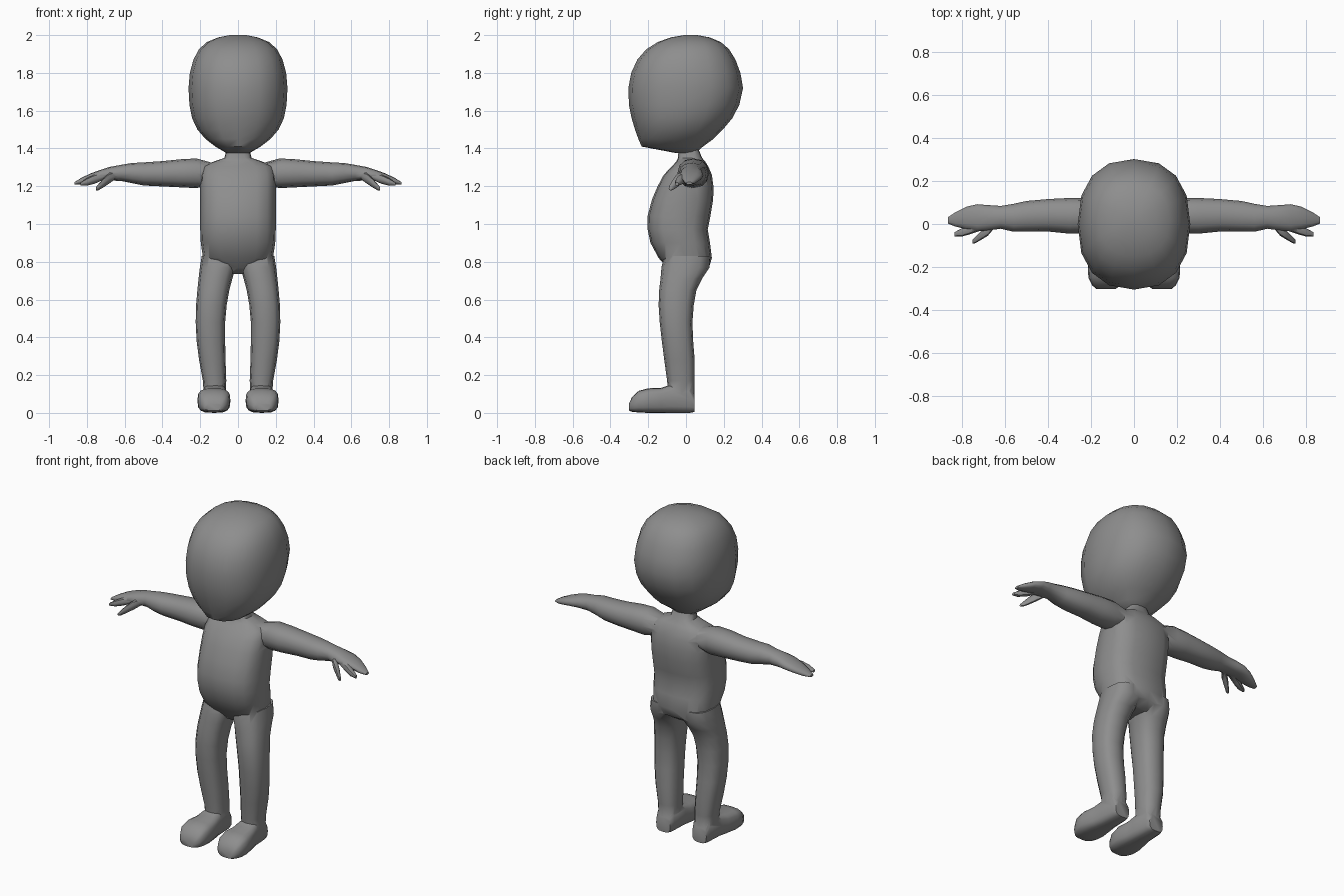
import bpy, bmesh, math

skin = bpy.data.materials.new("grey_skin")
skin.diffuse_color = (0.27, 0.27, 0.27, 1)


def loft(name, axis, rings, sides=16, power=2.5):
    """Closed skin through rounded-box rings: (position, a0, a1, b0, b1)."""
    bm = bmesh.new()
    loops = []
    for pos, a0, a1, b0, b1 in rings:
        loop = []
        for i in range(sides):
            t = 2 * math.pi * i / sides
            c, s = math.cos(t), math.sin(t)
            u = math.copysign(abs(c) ** (2 / power), c)
            v = math.copysign(abs(s) ** (2 / power), s)
            a = (a0 + a1) / 2 + u * (a1 - a0) / 2
            b = (b0 + b1) / 2 + v * (b1 - b0) / 2
            co = {"x": (pos, a, b), "y": (a, pos, b), "z": (a, b, pos)}[axis]
            loop.append(bm.verts.new(co))
        loops.append(loop)
    for p, q in zip(loops, loops[1:]):
        for i in range(sides):
            j = (i + 1) % sides
            bm.faces.new((p[i], p[j], q[j], q[i]))
    bm.faces.new(loops[0])
    bm.faces.new(loops[-1])
    bmesh.ops.recalc_face_normals(bm, faces=bm.faces)
    mesh = bpy.data.meshes.new(name)
    bm.to_mesh(mesh)
    bm.free()
    mesh.materials.append(skin)
    obj = bpy.data.objects.new(name, mesh)
    bpy.context.collection.objects.link(obj)
    return obj


def apply_modifiers(obj):
    deps = bpy.context.evaluated_depsgraph_get()
    mesh = bpy.data.meshes.new_from_object(obj.evaluated_get(deps))
    obj.modifiers.clear()
    obj.data = mesh


def merge(base, part):
    """Fuse a part into the base and remove the leftover piece."""
    mod = base.modifiers.new("fuse", "BOOLEAN")
    mod.operation, mod.solver, mod.object = "UNION", "EXACT", part
    apply_modifiers(base)
    bpy.data.objects.remove(part)


def mirror(obj):
    obj.modifiers.new("mirror", "MIRROR").use_mirror_merge = False
    apply_modifiers(obj)
    return obj


# Head: full cranium, forward chin
head = loft("head", "z", [(z, -w, w, f, b) for z, w, f, b in [
    (1.375, .06, -.05, .05), (1.41, .12, -.235, .09), (1.45, .172, -.252, .145),
    (1.50, .215, -.27, .195), (1.56, .243, -.288, .245), (1.63, .257, -.302, .282),
    (1.72, .262, -.305, .302), (1.80, .255, -.29, .288), (1.87, .236, -.258, .262),
    (1.925, .207, -.21, .228), (1.963, .165, -.15, .185), (1.988, .105, -.08, .125),
    (2.0, .045, -.01, .06)]], 16, 2.35)

# Torso with belly, seat, shoulders and neck
body = loft("body", "z", [(z, -w, w, f, b) for z, w, f, b in [
    (.735, .07, -.07, .07), (.77, .14, -.10, .122), (.82, .185, -.145, .137),
    (.90, .197, -.188, .127), (.97, .20, -.203, .115), (1.04, .20, -.204, .129),
    (1.13, .20, -.18, .144), (1.20, .20, -.15, .145), (1.26, .197, -.118, .137),
    (1.305, .185, -.075, .118), (1.33, .13, -.052, .102), (1.35, .072, -.042, .085),
    (1.40, .06, -.04, .065)]], 16, 2.8)

# Legs
leg = loft("leg", "z", [
    (.05, .068, .178, -.09, .044), (.17, .062, .186, -.10, .046),
    (.28, .066, .206, -.115, .046), (.38, .068, .219, -.128, .038),
    (.48, .068, .224, -.139, .034), (.57, .06, .222, -.145, .041),
    (.65, .046, .215, -.142, .055), (.71, .03, .209, -.135, .085),
    (.77, .012, .202, -.13, .125), (.83, .02, .192, -.115, .125)], 12, 2.6)

# Feet, flat soles
foot = loft("foot", "y", [
    (.046, .075, .17, .005, .10), (.02, .064, .18, 0, .14),
    (-.08, .058, .188, 0, .15), (-.13, .05, .2, 0, .133),
    (-.20, .04, .215, 0, .13), (-.25, .045, .212, .002, .117),
    (-.285, .06, .195, .006, .085), (-.302, .085, .175, .012, .05)], 16, 3.2)

# Arms running into a mitten hand
arm = loft("arm", "x", [
    (.14, -.03, .11, 1.21, 1.325), (.22, -.042, .12, 1.19, 1.347),
    (.30, -.045, .121, 1.194, 1.343), (.40, -.035, .116, 1.199, 1.333),
    (.50, -.036, .107, 1.204, 1.326), (.56, -.036, .094, 1.216, 1.323),
    (.62, -.022, .084, 1.228, 1.313), (.68, -.03, .088, 1.23, 1.302),
    (.73, -.034, .092, 1.23, 1.286), (.78, -.024, .08, 1.222, 1.268),
    (.83, -.012, .055, 1.21, 1.244), (.865, .002, .032, 1.208, 1.222)], 12, 2.3)
thumb = loft("thumb", "x", [
    (.65, -.02, .02, 1.238, 1.275), (.68, -.055, -.005, 1.215, 1.272),
    (.715, -.076, -.036, 1.192, 1.24), (.74, -.09, -.062, 1.178, 1.21),
    (.752, -.092, -.074, 1.178, 1.195)], 8, 2.2)
finger = loft("finger", "x", [
    (.71, -.03, .02, 1.235, 1.272), (.76, -.047, .0, 1.213, 1.262),
    (.80, -.058, -.02, 1.203, 1.243), (.835, -.058, -.038, 1.203, 1.22)], 8, 2.2)

# Fuse limbs, mirror them, and join with the torso
merge(arm, thumb)
merge(arm, finger)
merge(leg, foot)
merge(body, mirror(arm))
merge(body, mirror(leg))

# Smooth shading, keeping creases
for obj in (head, body):
    bpy.ops.object.select_all(action="DESELECT")
    obj.select_set(True)
    bpy.context.view_layer.objects.active = obj
    bpy.ops.object.shade_smooth_by_angle(angle=math.radians(50))
